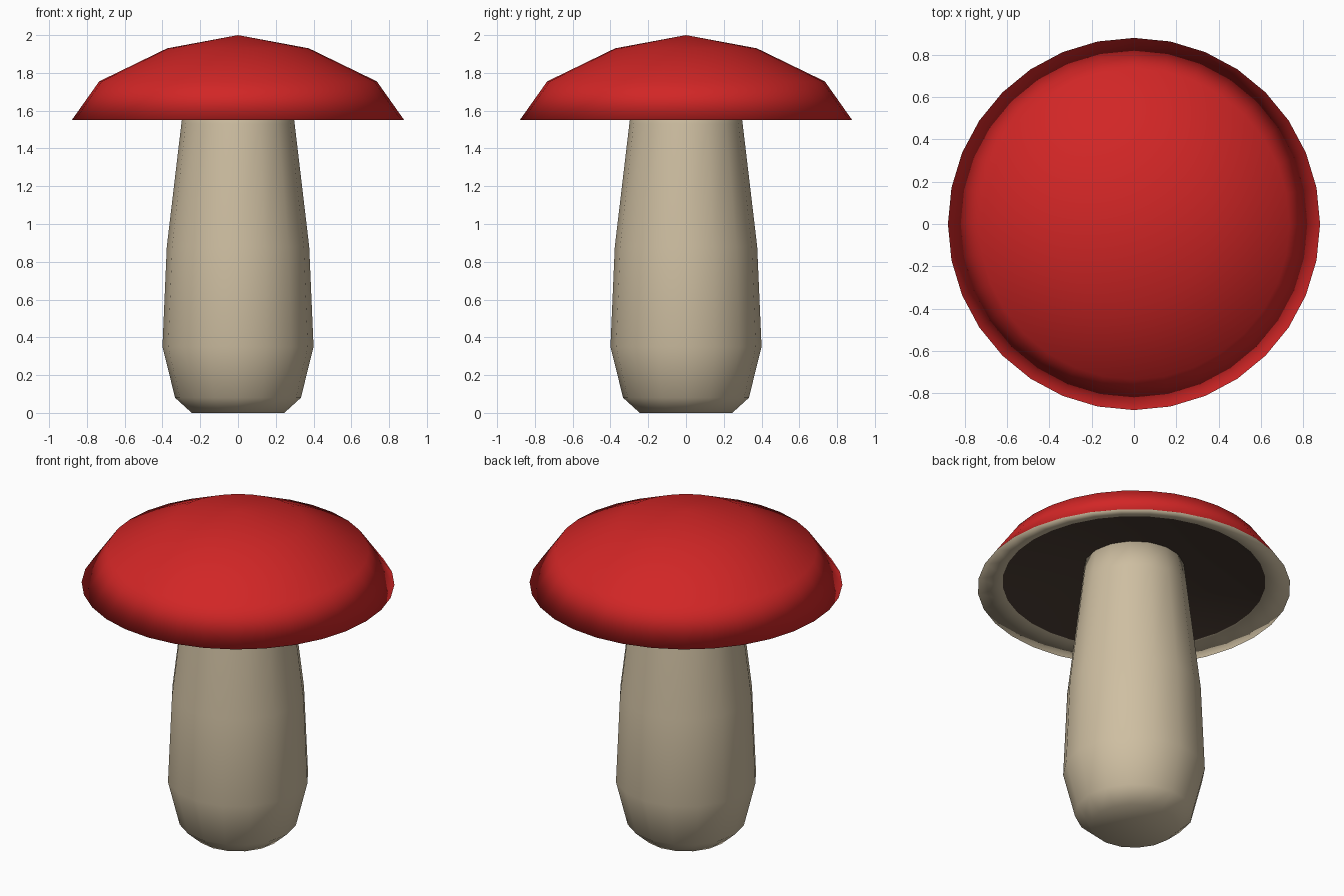
import bpy, bmesh, math

if "Cube" in bpy.data.objects:
    bpy.data.objects.remove(bpy.data.objects["Cube"])


def material(name, rgb):
    m = bpy.data.materials.new(name)
    m.diffuse_color = (*rgb, 1)
    m.use_nodes = True
    m.node_tree.nodes["Principled BSDF"].inputs["Base Color"].default_value = m.diffuse_color
    return m


red = material("cap red", (0.64, 0.019, 0.019))
cream = material("stem cream", (0.62, 0.52, 0.36))
brown = material("gill brown", (0.07, 0.046, 0.034))


def lathe(name, profile, segments, mats, band_mats):
    """Revolve an (r, z) profile about z; band_mats gives a material per band."""
    bm = bmesh.new()
    rings = []
    for r, z in profile:
        if r == 0:
            rings.append([bm.verts.new((0, 0, z))] * segments)
        else:
            rings.append([bm.verts.new((r * math.cos(2 * math.pi * i / segments),
                                        r * math.sin(2 * math.pi * i / segments), z))
                          for i in range(segments)])
    for lower, upper, mat in zip(rings, rings[1:], band_mats):
        for i in range(segments):
            j = (i + 1) % segments
            corners = dict.fromkeys((lower[i], lower[j], upper[j], upper[i]))
            face = bm.faces.new(list(corners))
            face.material_index = mat
            face.smooth = True
    bmesh.ops.recalc_face_normals(bm, faces=bm.faces)
    mesh = bpy.data.meshes.new(name)
    bm.to_mesh(mesh)
    bm.free()
    for m in mats:
        mesh.materials.append(m)
    ob = bpy.data.objects.new(name, mesh)
    bpy.context.collection.objects.link(ob)
    return ob


# Stem: narrow foot, swelling low down, tapering up into the cap
stem = [(0, 0), (0.245, 0), (0.333, 0.08), (0.40, 0.35),
        (0.377, 0.88), (0.30, 1.53), (0.28, 1.70), (0, 1.71)]
lathe("stem", stem, 16, [cream], [0] * 7)

# Cap: dark gills, pale rim underneath, red dome
cap = [(0, 1.70), (0.27, 1.69), (0.74, 1.585), (0.88, 1.55),
       (0.735, 1.755), (0.375, 1.93), (0, 2.0)]
lathe("cap", cap, 32, [red, cream, brown], [2, 2, 1, 0, 0, 0])
